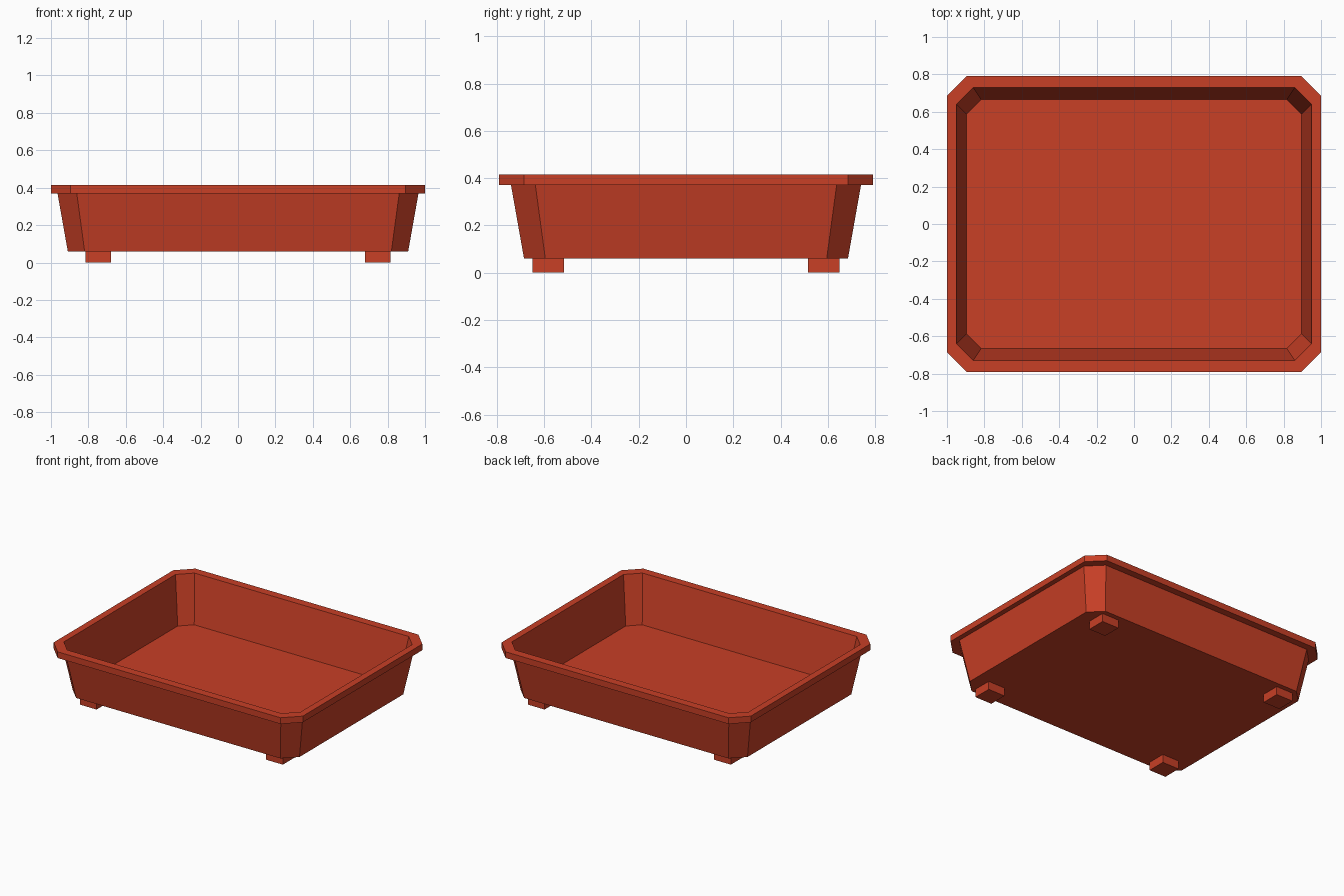
import bpy, bmesh

if "Cube" in bpy.data.objects:
    bpy.data.objects.remove(bpy.data.objects["Cube"])

# Terracotta colour
clay = bpy.data.materials.new("terracotta")
clay.diffuse_color = (0.58, 0.05, 0.019, 1)
clay.use_nodes = True
clay.node_tree.nodes["Principled BSDF"].inputs["Base Color"].default_value = clay.diffuse_color


def finish(name, bm):
    bmesh.ops.recalc_face_normals(bm, faces=bm.faces)
    mesh = bpy.data.meshes.new(name)
    bm.to_mesh(mesh)
    bm.free()
    mesh.materials.append(clay)
    obj = bpy.data.objects.new(name, mesh)
    bpy.context.collection.objects.link(obj)
    return obj


def octagon(bm, x, y, cut, z):
    """Ring of a rectangle with chamfered corners."""
    pts = [(x - cut, -y), (x, -y + cut), (x, y - cut), (x - cut, y),
           (-x + cut, y), (-x, y - cut), (-x, -y + cut), (-x + cut, -y)]
    return [bm.verts.new((px, py, z)) for px, py in pts]


# Tray: rings from the underside, up over the rim, down to the inner floor
bm = bmesh.new()
sections = [(0.91, 0.685, 0.09, 0.06),
            (0.965, 0.74, 0.103, 0.37),
            (1.0, 0.79, 0.105, 0.37),
            (1.0, 0.79, 0.105, 0.415),
            (0.95, 0.73, 0.09, 0.415),
            (0.895, 0.665, 0.078, 0.076)]
rings = [octagon(bm, *s) for s in sections]
for low, high in zip(rings, rings[1:]):
    for i in range(8):
        j = (i + 1) % 8
        bm.faces.new((low[i], low[j], high[j], high[i]))
bm.faces.new(rings[0])
bm.faces.new(rings[-1])
finish("tray", bm)

# Four square feet
for side, sx in (("left", -1), ("right", 1)):
    for end, sy in (("front", -1), ("back", 1)):
        bm = bmesh.new()
        bmesh.ops.create_cube(bm, size=1)
        bmesh.ops.scale(bm, vec=(0.135, 0.135, 0.064), verts=bm.verts)
        bmesh.ops.translate(bm, vec=(sx * 0.7475, sy * 0.5825, 0.032), verts=bm.verts)
        finish(f"{end}_{side}_foot", bm)
